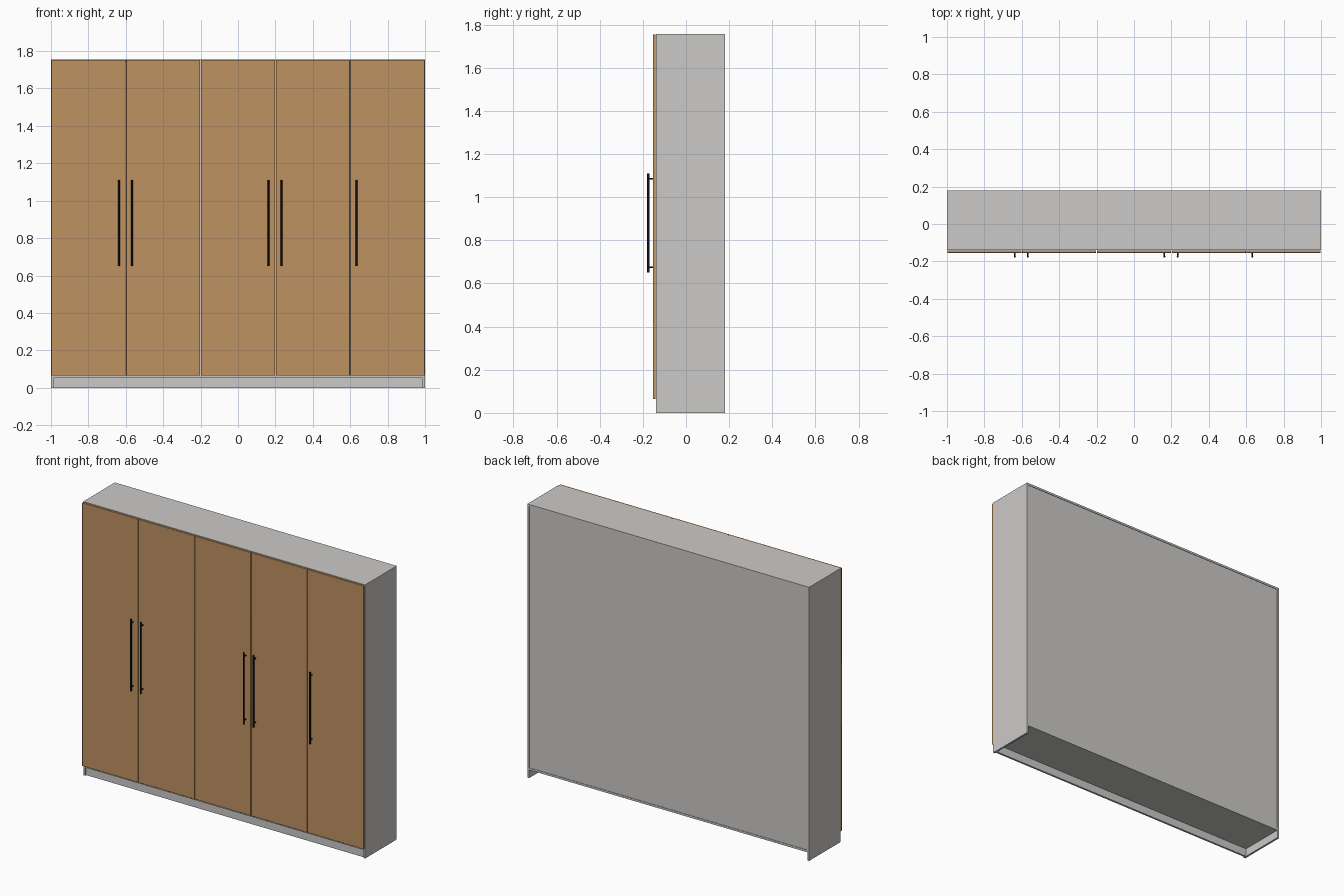
import bpy

if "Cube" in bpy.data.objects:
    bpy.data.objects.remove(bpy.data.objects["Cube"], do_unlink=True)


def material(name, colour):
    mat = bpy.data.materials.new(name)
    mat.use_nodes = True
    mat.diffuse_color = (*colour, 1)
    mat.node_tree.nodes["Principled BSDF"].inputs["Base Color"].default_value = (*colour, 1)
    return mat


GREY = material("light grey board", (0.60, 0.59, 0.58))
WOOD = material("warm oak", (0.52, 0.29, 0.12))
BLACK = material("black metal", (0.01, 0.01, 0.012))


def box(name, low, high, mat, bevel=0):
    """Axis-aligned board between two corners."""
    centre = [(a + b) / 2 for a, b in zip(low, high)]
    bpy.ops.mesh.primitive_cube_add(size=1, location=centre)
    obj = bpy.context.object
    obj.name = name
    obj.scale = [b - a for a, b in zip(low, high)]
    bpy.ops.object.transform_apply(location=False, rotation=False, scale=True)
    obj.data.materials.append(mat)
    if bevel:
        mod = obj.modifiers.new("soft edges", "BEVEL")
        mod.width = bevel
        mod.segments = 2
        bpy.ops.object.shade_smooth_by_angle()
    return obj


def rod(name, radius, length, location, rotation=(0, 0, 0)):
    bpy.ops.mesh.primitive_cylinder_add(vertices=16, radius=radius, depth=length,
                                        location=location, rotation=rotation)
    obj = bpy.context.object
    obj.name = name
    obj.data.materials.append(BLACK)
    bpy.ops.object.shade_smooth_by_angle()


TOP, BASE, BOARD = 1.755, 0.065, 0.013
FRONT, BACK = -0.14, 0.18
INNER = 1 - BOARD

# Carcass
for side, x in (("right", -1), ("left", INNER)):
    box(side + "_side_panel", (x, FRONT, 0), (x + BOARD, BACK, TOP), GREY)
box("top_panel", (-INNER, FRONT, TOP - BOARD), (INNER, BACK, TOP), GREY)
box("bottom_panel", (-INNER, FRONT, BASE - BOARD), (INNER, BACK, BASE), GREY)
box("back_panel", (-INNER, BACK - 0.008, BASE), (INNER, BACK - 0.003, TOP - BOARD), GREY)
box("plinth", (-INNER, FRONT + 0.01, 0), (INNER, FRONT + 0.01 + BOARD, BASE - BOARD), GREY)

# Inner dividers
for i, x in enumerate((-0.2, 0.2, 0.6)):
    box(f"divider_{i + 1}", (x - BOARD / 2, FRONT, BASE),
        (x + BOARD / 2, BACK - 0.008, TOP - BOARD), GREY)

# Doors with narrow gaps
DOOR_WIDTH, GAP = 0.4, 0.002
DOOR_FACE = FRONT - 0.014
for i in range(5):
    x = -1 + i * DOOR_WIDTH
    box(f"door_{i + 1}", (x + GAP, DOOR_FACE, BASE), (x + DOOR_WIDTH - GAP, FRONT - 0.001, TOP - 0.002),
        WOOD, bevel=0.001)

# Bar handles on two standoffs
BAR_Y = -0.175
for i, x in enumerate((-0.637, -0.567, 0.163, 0.233, 0.633)):
    rod(f"handle_bar_{i + 1}", 0.005, 0.46, (x, BAR_Y, 0.88))
    for end, z in (("lower", 0.675), ("upper", 1.085)):
        rod(f"handle_{end}_post_{i + 1}", 0.004, DOOR_FACE - BAR_Y,
            (x, (DOOR_FACE + BAR_Y) / 2, z), (1.5708, 0, 0))
